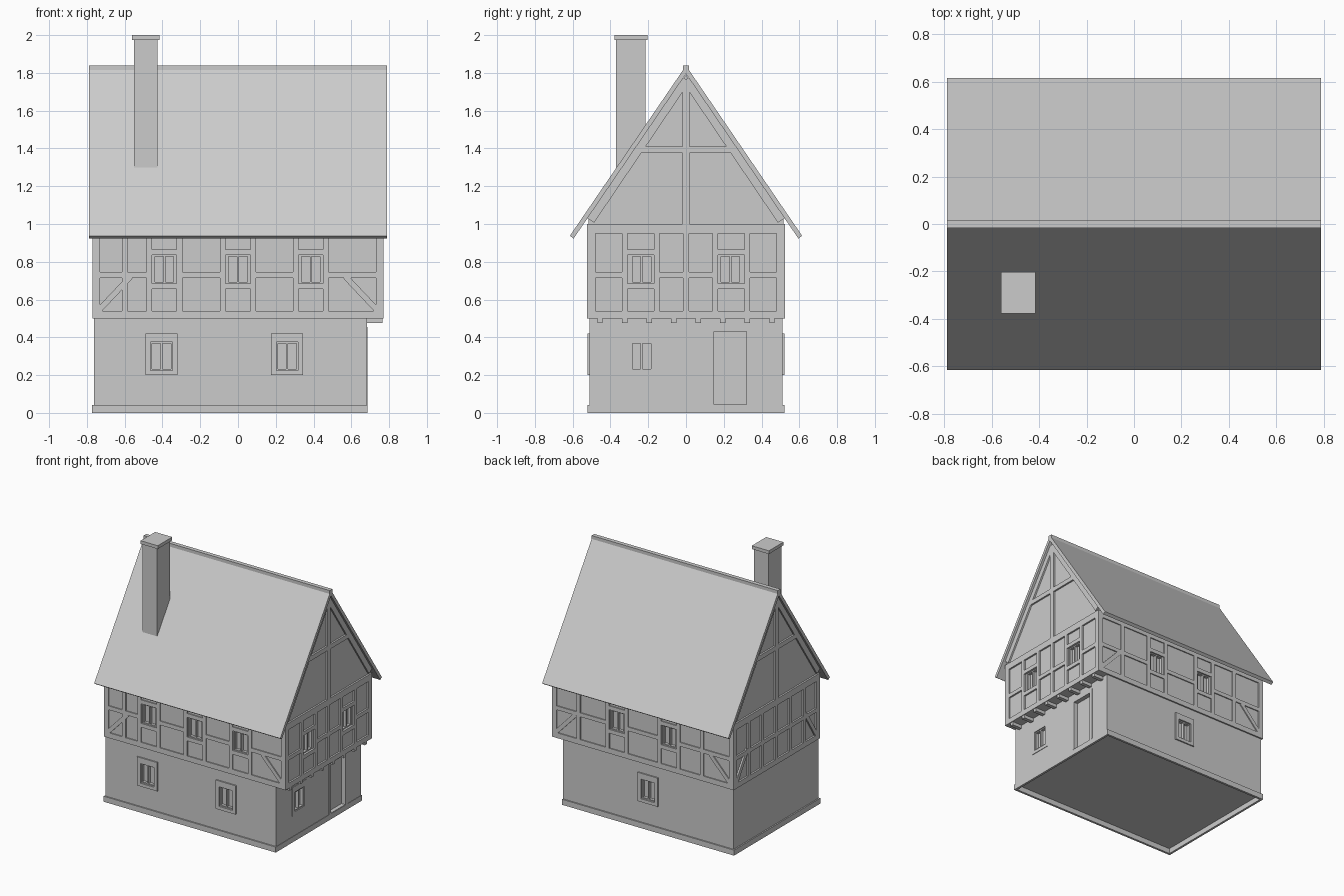
import bpy, bmesh
from mathutils import Vector

if "Cube" in bpy.data.objects:
    bpy.data.objects.remove(bpy.data.objects["Cube"])

# Wall frames: u runs along the wall, d is the outward distance from the centre
SIDES = {
    'front': lambda u, z, d: Vector((u, -d, z)),
    'back': lambda u, z, d: Vector((u, d, z)),
    'right': lambda u, z, d: Vector((d, u, z)),
    'left': lambda u, z, d: Vector((-d, u, z)),
}


def prism(bm, side, pts, d0, d1):
    f = SIDES[side]
    a = [bm.verts.new(f(u, z, d0)) for u, z in pts]
    b = [bm.verts.new(f(u, z, d1)) for u, z in pts]
    n = len(pts)
    faces = [bm.faces.new(a), bm.faces.new(b)]
    for i in range(n):
        j = (i + 1) % n
        faces.append(bm.faces.new((a[i], a[j], b[j], b[i])))
    bmesh.ops.recalc_face_normals(bm, faces=faces)


def bar(bm, side, u0, u1, z0, z1, d0, d1):
    prism(bm, side, [(u0, z0), (u1, z0), (u1, z1), (u0, z1)], d0, d1)


def beam(bm, side, p, q, w, d0, d1):
    p, q = Vector(p), Vector(q)
    t = (q - p).normalized()
    n = Vector((-t.y, t.x)) * w / 2
    prism(bm, side, [p - n, q - n, q + n, p + n], d0, d1)


def finish(bm, name):
    me = bpy.data.meshes.new(name)
    bm.to_mesh(me)
    bm.free()
    ob = bpy.data.objects.new(name, me)
    bpy.context.collection.objects.link(ob)
    return ob


# Wall bodies; the ground floor starts above the hollow plinth
EAVE, APEX, SLOPE = 1.03, 1.79, 1.475
bm = bmesh.new()
prism(bm, 'right', [(-.515, .5), (.515, .5), (.515, EAVE), (0, APEX), (-.515, EAVE)], -.757, .757)
upper = finish(bm, 'upper_walls')
bm = bmesh.new()
bar(bm, 'right', -.512, .512, .04, .5, -.762, .682)
ground = finish(bm, 'ground_walls')

# Plinth ring, open underneath
bm = bmesh.new()
bar(bm, 'front', -.772, .685, 0, .042, .505, .522)
bar(bm, 'back', -.772, .685, 0, .042, .505, .522)
bar(bm, 'right', -.505, .505, 0, .042, .668, .685)
bar(bm, 'left', -.505, .505, 0, .042, .755, .772)
finish(bm, 'plinth')

# Windows: (side, centre u, bottom z, wall surface d)
UP = {'front': [-.39, 0, .385], 'back': [-.22, .22], 'right': [-.235, .235], 'left': []}
wins = [(s, u, .685, .757 if s == 'right' else .515) for s in UP for u in UP[s]]
low = [('front', -.405, .225, .512), ('front', .26, .225, .512),
       ('back', -.04, .225, .512), ('right', -.235, .225, .682)]
cut, frames, stone = bmesh.new(), bmesh.new(), bmesh.new()
HW, H = .057, .15
for s, u, z, d in wins + low:
    bar(cut, s, u - HW, u + HW, z, z + H, d - .025, d + .05)
    a, b = d - .03, d - .003
    for k in (-1, 1):
        bar(frames, s, u + k * HW, u + k * (HW - .008), z, z + H, a, b)
    bar(frames, s, u - HW, u + HW, z, z + .008, a, b)
    bar(frames, s, u - HW, u + HW, z + H - .008, z + H, a, b)
    bar(frames, s, u - .005, u + .005, z, z + H, a, b)
for s, u, z, d in low:
    e = d + (.004 if s == 'right' else .01)
    for k in (-1, 1):
        bar(stone, s, u + k * HW, u + k * (HW + .028), z - .025, z + H + .045, d - .01, e)
    bar(stone, s, u - HW, u + HW, z - .025, z, d - .01, e)
    bar(stone, s, u - HW, u + HW, z + H, z + H + .045, d - .01, e)
finish(frames, 'window_frames')
finish(stone, 'window_surrounds')

# Door recess and frame
bar(cut, 'right', .147, .32, .045, .43, .652, .72)
bm = bmesh.new()
for a, b in ((.12, .147), (.32, .347)):
    bar(bm, 'right', a, b, .04, .455, .65, .686)
bar(bm, 'right', .147, .32, .43, .455, .65, .686)
finish(bm, 'door_frame')

cutter = finish(cut, 'opening_cutter')
cutter.hide_render = True
for ob in (upper, ground):
    m = ob.modifiers.new('openings', 'BOOLEAN')
    m.operation, m.object, m.solver = 'DIFFERENCE', cutter, 'EXACT'
    bpy.context.view_layer.objects.active = ob
    bpy.ops.object.modifier_apply(modifier=m.name)
bpy.data.objects.remove(cutter)

# Timber framing of the upper storey
POSTS = {
    'front': [-.75, -.6, -.47, -.31, -.08, .08, .305, .465, .75],
    'back': [-.75, -.5, -.3, -.14, .14, .3, .545, .75],
    'right': [-.5, -.325, -.155, 0, .155, .325, .5],
    'left': [-.5, -.335, -.17, 0, .17, .335, .5],
}
for s, posts in POSTS.items():
    gable = s in ('left', 'right')
    d0, d1 = (.745, .77) if gable else (.505, .523)
    end = .523 if gable else .77
    bm = bmesh.new()
    bar(bm, s, -end, end, .5, .54, d0, d1)
    bar(bm, s, -end, end, .95, 1.0, d0, d1)
    for u in posts:
        w = .02 if abs(u) == abs(posts[0]) else .015
        bar(bm, s, u - w, u + w, .54, .95, d0, d1)
    # mid rails, or sill and head where the bay holds a window
    for a, b in zip(posts, posts[1:]):
        if any(a < w < b for w in UP[s]):
            bar(bm, s, a, b, .655, .685, d0, d1)
            bar(bm, s, a, b, .835, .865, d0, d1)
        else:
            bar(bm, s, a, b, .715, .745, d0, d1)
    for k in (-1, 1):
        if gable:
            # rafters and left-end corner braces
            beam(bm, s, (k * .505, EAVE - .01), (0, APEX - .025), .045, d0, d1)
            if s == 'left':
                beam(bm, s, (k * .485, .54), (k * .35, .75), .03, d0, d1)
        else:
            beam(bm, s, (k * .74, .54), (k * .57, .72), .03, d0, d1)
    if gable:
        bar(bm, s, -.018, .018, 1.0, APEX - .03, d0, d1)
        hw = (APEX - 1.42) / SLOPE
        bar(bm, s, -hw, hw, 1.375, 1.41, d0, d1)
    finish(bm, s + '_timbers')

# Jetty joists over the entrance
bm = bmesh.new()
for i in range(8):
    y = -.455 + .13 * i
    bar(bm, 'right', y - .014, y + .014, .475, .51, .66, .765)
finish(bm, 'jetty_joists')

# Roof and ridge cap
bm = bmesh.new()
prism(bm, 'right', [(0, 1.838), (.615, .937), (.595, .923), (0, 1.795),
                    (-.595, .923), (-.615, .937)], -.788, .788)
finish(bm, 'roof')
bm = bmesh.new()
bar(bm, 'right', -.016, .016, 1.81, 1.84, -.788, .788)
finish(bm, 'ridge_cap')

# Chimney with cap
bm = bmesh.new()
bar(bm, 'front', -.55, -.427, 1.3, 1.978, .215, .37)
finish(bm, 'chimney')
bm = bmesh.new()
bar(bm, 'front', -.56, -.415, 1.975, 2.0, .203, .378)
finish(bm, 'chimney_cap')
